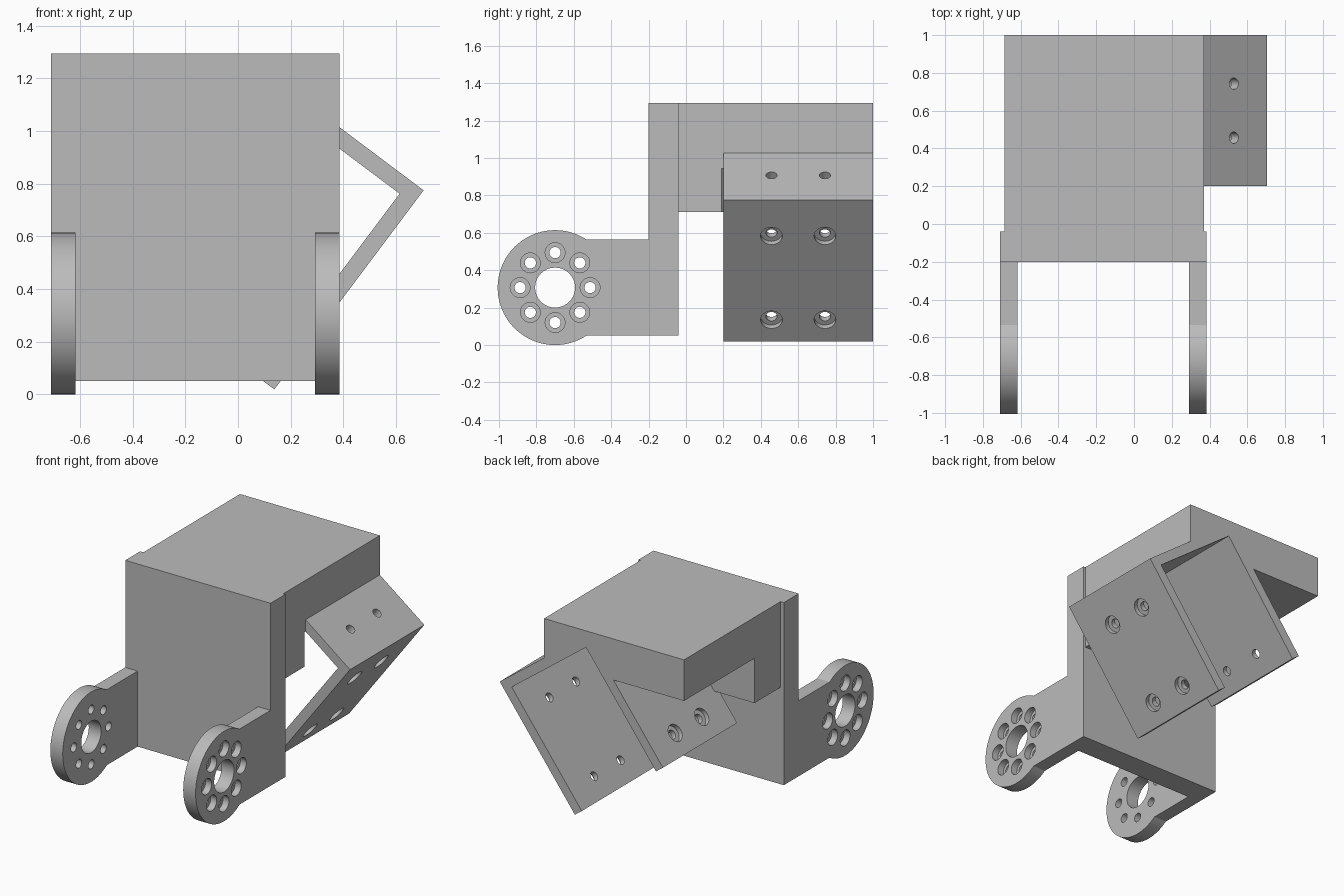
import bpy, bmesh
from math import cos, sin, pi, acos, asin, radians
from mathutils import Vector, Matrix

cube = bpy.data.objects.get("Cube")
if cube:
    bpy.data.objects.remove(cube, do_unlink=True)

grey = bpy.data.materials.new("plain grey")
grey.use_nodes = True
grey.diffuse_color = (0.5, 0.5, 0.5, 1)
grey.node_tree.nodes["Principled BSDF"].inputs["Base Color"].default_value = (0.5, 0.5, 0.5, 1)


def finish(bm, name):
    bmesh.ops.recalc_face_normals(bm, faces=bm.faces)
    mesh = bpy.data.meshes.new(name)
    bm.to_mesh(mesh)
    bm.free()
    obj = bpy.data.objects.new(name, mesh)
    bpy.context.collection.objects.link(obj)
    mesh.materials.append(grey)
    return obj


def prism(name, outline, shift):
    """Extrude a closed 3D outline by a vector."""
    bm = bmesh.new()
    face = bm.faces.new([bm.verts.new(p) for p in outline])
    ext = bmesh.ops.extrude_face_region(bm, geom=[face])
    moved = [v for v in ext["geom"] if isinstance(v, bmesh.types.BMVert)]
    bmesh.ops.translate(bm, verts=moved, vec=shift)
    return finish(bm, name)


def cut(obj, cutter):
    mod = obj.modifiers.new("cut", 'BOOLEAN')
    mod.operation, mod.solver, mod.object = 'DIFFERENCE', 'EXACT', cutter
    bpy.context.view_layer.objects.active = obj
    bpy.ops.object.modifier_apply(modifier=mod.name)
    bpy.data.objects.remove(cutter, do_unlink=True)


def drill(obj, points, axis, radius, depth):
    """Drill round holes of a given depth either side of each point."""
    bm = bmesh.new()
    turn = Vector(axis).to_track_quat('Z', 'Y').to_matrix().to_4x4()
    for p in points:
        bmesh.ops.create_cone(bm, cap_ends=True, segments=32, radius1=radius, radius2=radius,
                              depth=2 * depth, matrix=Matrix.Translation(p) @ turn)
    cut(obj, finish(bm, "drill_cutter"))


def smooth(obj):
    bpy.ops.object.select_all(action='DESELECT')
    obj.select_set(True)
    bpy.context.view_layer.objects.active = obj
    bpy.ops.object.shade_smooth_by_angle(angle=radians(30))


# Front wall
x0, x1 = -0.71, 0.385
prism("front_wall", [(x0, -0.2, 0.05), (x1, -0.2, 0.05), (x1, -0.2, 1.295), (x0, -0.2, 1.295)],
      (0, 0.16, 0))

# Rounded lugs with a ring of counterbored holes on the outer sides
cy, cz, R, low, high, thick = -0.7, 0.307, 0.307, 0.05, 0.565, 0.093
start, end = asin((high - cz) / R), 2 * pi + asin((low - cz) / R)
arc = [start + (end - start) * i / 64 for i in range(65)]
ring = [i * pi / 4 for i in range(8)]
for name, outer, side in (("left_lug", x1, 1), ("right_lug", x0, -1)):
    outline = [(outer, cy + R * cos(t), cz + R * sin(t)) for t in arc]
    outline += [(outer, -0.2, low), (outer, -0.2, high)]
    lug = prism(name, outline, (-side * thick, 0, 0))
    holes = [Vector((outer, cy + 0.187 * cos(t), cz + 0.187 * sin(t))) for t in ring]
    drill(lug, [Vector((outer, cy, cz))], (1, 0, 0), 0.107, 0.2)
    drill(lug, holes, (1, 0, 0), 0.03, 0.2)
    drill(lug, holes, (1, 0, 0), 0.053, 0.045)
    smooth(lug)

# Tilted channel frame: a runs across the web, b runs down the flanges
across, down = Vector((-0.8, 0, 0.6)), Vector((-0.6, 0, -0.8))
W, L, T, Y0, Y1 = 0.83, 0.945, 0.065, 0.2, 1.0


def tilted(a, b, y):
    return Vector((0.705, y, 0.775)) + a * across + b * down


# Top body with stepped underside, hollowed inside the channel
steps = [(-0.04, 1.295), (1, 1.295), (1, 1.015), (0.24, 1.015), (0.24, 0.71), (-0.04, 0.71)]
body = prism("top_body", [(-0.685, y, z) for y, z in steps], (1.055, 0, 0))
inside = [(T, T), (W - T, T), (W - T, 1.2), (T, 1.2)]
cut(body, prism("hollow_cutter", [tilted(a, b, 0.19) for a, b in inside], (0, 1, 0)))

# Tilted channel bracket
section = [(0, 0), (W, 0), (W, L), (W - T, L), (W - T, T), (T, T), (T, L), (0, L)]
channel = prism("channel_bracket", [tilted(a, b, Y0) for a, b in section], (0, Y1 - Y0, 0))
rows = (0.457, 0.743)
flange = [tilted(0, b, y) for b in (0.24, 0.8) for y in rows]
flange += [tilted(W, 0.8, y) for y in rows]
drill(channel, flange, across, 0.03, 0.15)
drill(channel, flange, across, 0.058, 0.03)
drill(channel, [tilted(0.22, 0, y) for y in rows], down, 0.03, 0.15)
smooth(channel)
